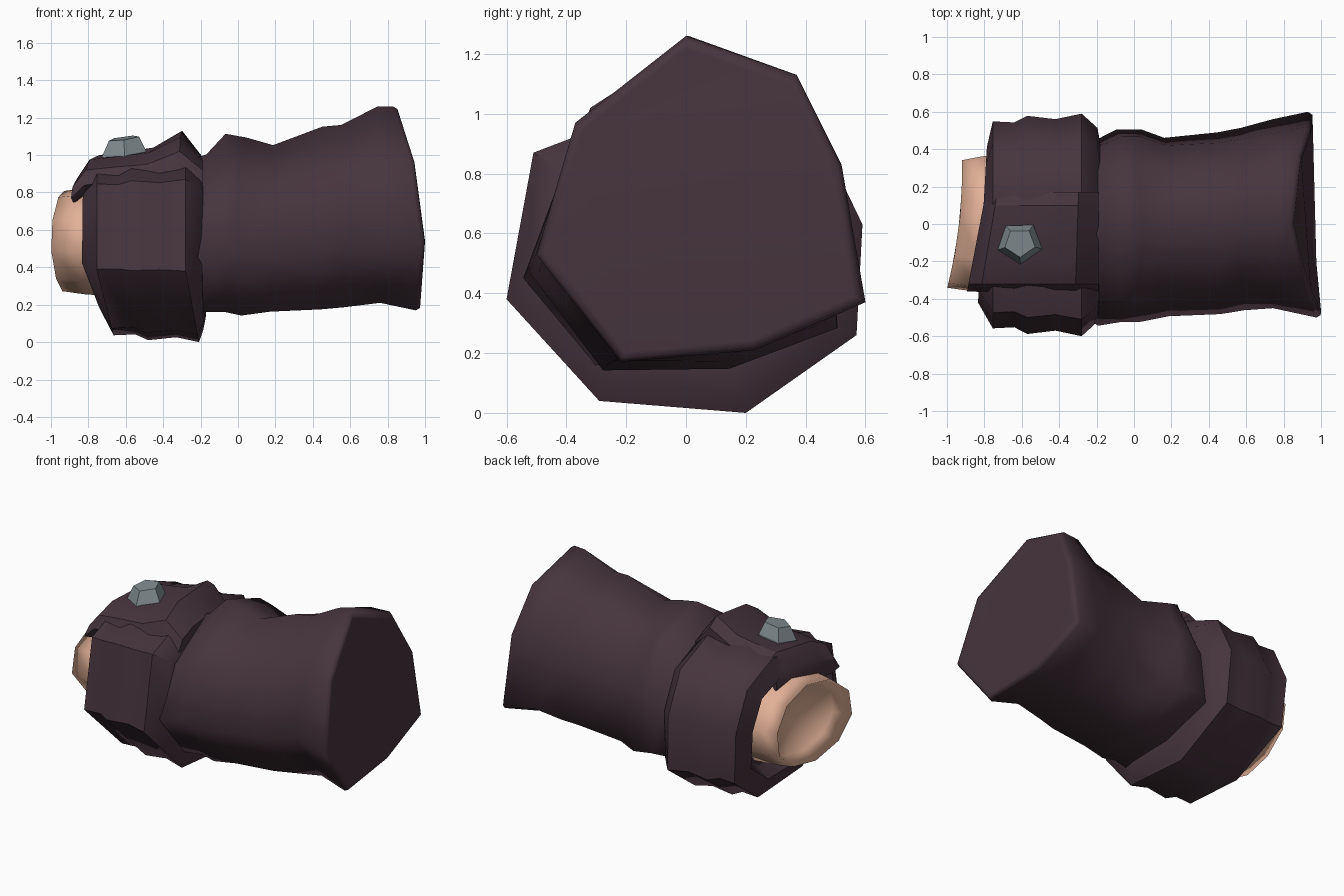
import bpy, bmesh, math, random
from mathutils import Vector

random.seed(4)
cube = bpy.data.objects.get("Cube")
if cube:
    bpy.data.objects.remove(cube, do_unlink=True)


def material(name, rgb):
    m = bpy.data.materials.new(name)
    m.use_nodes = True
    m.diffuse_color = (*rgb, 1)
    m.node_tree.nodes["Principled BSDF"].inputs["Base Color"].default_value = (*rgb, 1)
    return m


cloth = material("dark plum cloth", (0.061, 0.034, 0.046))
skin = material("skin", (0.76, 0.44, 0.31))
metal = material("grey metal", (0.22, 0.26, 0.28))


def loft(name, rings, mat, angle, end_dent=None):
    """Skin a list of closed rings and cap both ends; optionally fan the first end to a point."""
    bm = bmesh.new()
    loops = [[bm.verts.new(p) for p in ring] for ring in rings]
    n = len(loops[0])
    for a, b in zip(loops, loops[1:]):
        for i in range(n):
            j = (i + 1) % n
            bm.faces.new((a[i], a[j], b[j], b[i]))
    if end_dent:
        tip = bm.verts.new(end_dent)
        for i in range(n):
            bm.faces.new((loops[0][i], tip, loops[0][(i + 1) % n]))
    else:
        bm.faces.new(loops[0])
    bm.faces.new(loops[-1])
    bmesh.ops.recalc_face_normals(bm, faces=bm.faces)
    mesh = bpy.data.meshes.new(name)
    bm.to_mesh(mesh)
    bm.free()
    ob = bpy.data.objects.new(name, mesh)
    bpy.context.collection.objects.link(ob)
    mesh.materials.append(mat)
    bpy.ops.object.select_all(action="DESELECT")
    ob.select_set(True)
    bpy.context.view_layer.objects.active = ob
    if angle:
        bpy.ops.object.shade_smooth_by_angle(angle=math.radians(angle))


# Sleeve: one cross-section stretched to (x, y min, y max, z min, z max)
rim = [(0, 1.26), (.37, 1.13), (.52, .83), (.6, .37), (.23, .21), (-.22, .17), (-.5, .53), (-.37, .97)]
rim_x = [.85, .89, .94, .95, .95, .97, .995, .94]
stations = [(-.3, -.48, .46, .2, .95), (-.18, -.54, .48, .14, 1.0), (-.08, -.52, .53, .14, 1.11),
            (.03, -.52, .53, .12, 1.09), (.17, -.49, .48, .145, 1.05), (.45, -.48, .5, .165, 1.15),
            (.57, -.46, .52, .18, 1.16), (.75, -.45, .56, .21, 1.26)]
sleeve = []
for x, y0, y1, z0, z1 in stations:
    roundness = .12 * max(0, min(1, (.75 - x) * 1.5))
    ring = []
    for i, (y, z) in enumerate(rim):
        u, v = (y + .5) / 1.1, (z - .17) / 1.09
        a = math.radians(80 - 45 * i)
        u += (.5 + .54 * math.cos(a) - u) * roundness
        v += (.5 + .54 * math.sin(a) - v) * roundness
        ring.append((x + random.uniform(-.02, .02), y0 + u * (y1 - y0), z0 + v * (z1 - z0)))
    sleeve.append(ring)
# Flared end with a softened rim
for dx, s in [(-.02, 1), (.003, .975), (.005, .93)]:
    sleeve.append([(x + dx, y * s, .66 + (z - .66) * s) for x, (y, z) in zip(rim_x, rim)])
loft("sleeve", sleeve, cloth, 85)

# Cuff: faceted band with shallow ridges that sweep towards the sleeve underneath
band = [(-.51, .87), (-.6, .38), (-.29, .04), (.2, 0), (.57, .26), (.59, .63), (.46, .9), (.17, 1.02), (-.3, .95)]
ridges = [(-.72, .58), (-.81, .7), (-.755, .93), (-.64, .92), (-.57, .98), (-.42, .95),
          (-.28, 1), (-.195, .87), (-.18, .72)]
cuff = []
for x, s in ridges:
    sweep = .09 * min(1, (-.2 - x) / .1) if x < -.2 else .01
    cuff.append([(x + sweep * max(0, 1 - z / .35) + .04 * y * (s < .71), y * s, .52 + (z - .52) * s)
                 for y, z in band])
loft("cuff_band", cuff, cloth, 42)

# Top plate draped over the cuff: (x, crest height, drop of the front hem)
drape = [(-.36, -.2), (-.32, -.1), (-.2, -.03), (.1, 0), (.17, -.05), (.17, -.2), (-.3, -.24)]
crests = [(-.87, .89, .6), (-.8, 1.0, .8), (-.66, 1.015, .8), (-.48, 1.04, .9), (-.31, 1.13, 1.1), (-.19, .99, .7)]
plate = [[(x + .28 * (-.19 - x) * (y + .24), y, h + dz * k) for y, dz in drape] for x, h, k in crests]
loft("cuff_top_plate", plate, cloth, 32)


# Wrist stub: slanted end with a deep hollow, softly shaded
def wrist_ring(x, s, slant):
    ring = []
    for i in range(10):
        a = math.tau * i / 10 + .2
        y, z = .355 * s * math.cos(a), .275 * s * math.sin(a)
        ring.append((x + slant * (.115 * y + .35 * z * z), y, .54 + z))
    return ring


loft("wrist", [wrist_ring(-.87, .8, 1), wrist_ring(-.96, .98, 1), wrist_ring(-.83, 1.04, .4), wrist_ring(-.5, 1.12, 0)],
     skin, 180, end_dent=Vector((-.8, 0, .54)))


# Stud: bevelled five-sided cap, tilted with the plate
def stud_ring(radius, height):
    ring = []
    for i in range(5):
        a = math.tau * i / 5 + math.radians(55)
        x, y = radius * math.cos(a), radius * .92 * math.sin(a)
        ring.append((-.61 + x, -.1 + y, height + .14 * x + .12 * y))
    return ring


loft("stud", [stud_ring(.125, .95), stud_ring(.125, 1.01), stud_ring(.085, 1.09)], metal, 0)
